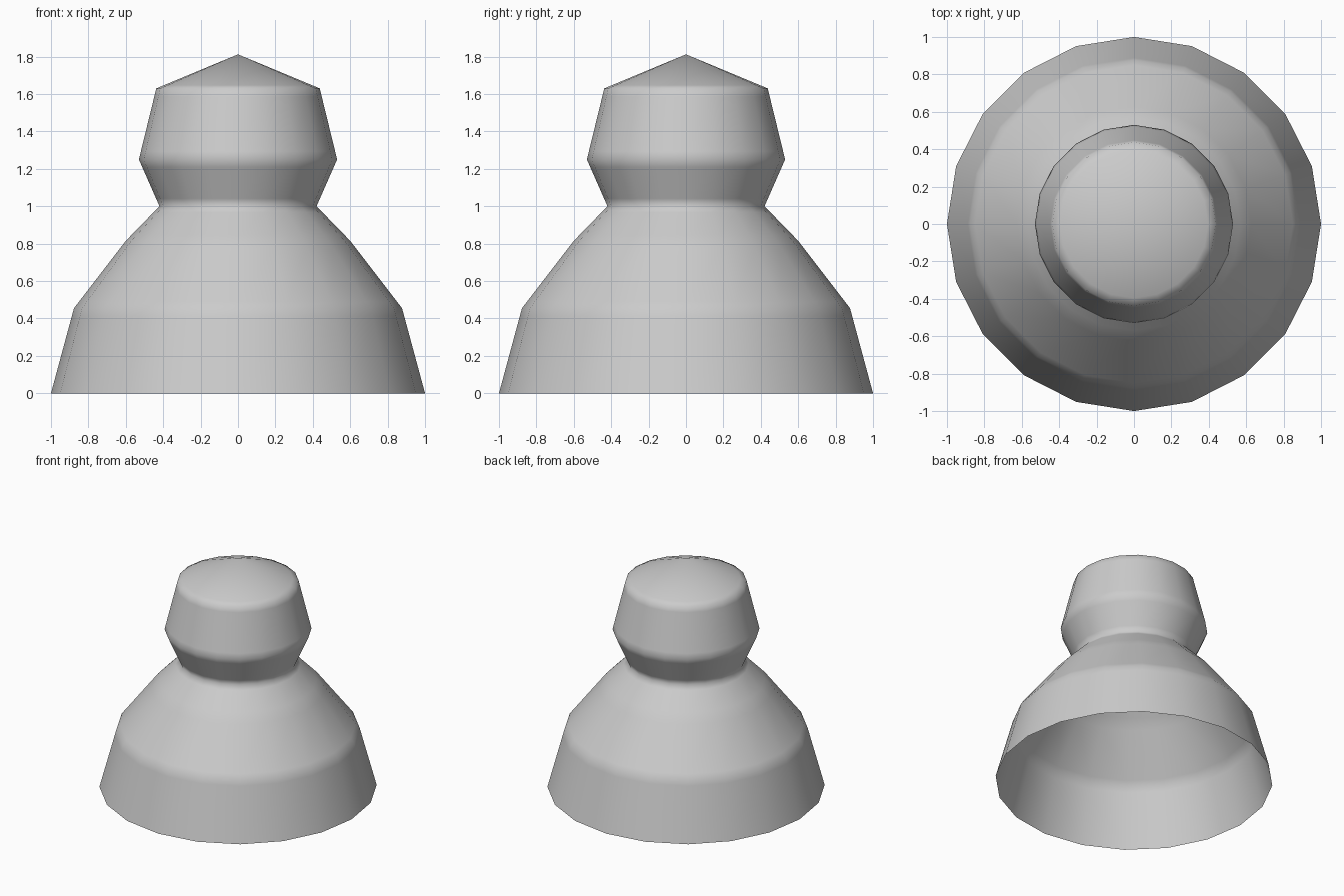
import bpy, bmesh
from math import cos, sin, tau
from mathutils import Vector

SIDES = 20

cube = bpy.data.objects.get("Cube")
if cube:
    bpy.data.objects.remove(cube)

grey = bpy.data.materials.new("plain grey")
grey.use_nodes = True
colour = (0.6, 0.6, 0.6, 1)
grey.diffuse_color = colour
grey.node_tree.nodes["Principled BSDF"].inputs["Base Color"].default_value = colour

# Outline as (radius, height): open foot, shoulders, neck, head, cap rim, peak
outline = [Vector(p) for p in [(1, 0), (0.877, 0.455), (0.6, 0.815), (0.42, 1),
                               (0.53, 1.25), (0.437, 1.63), (0, 1.812)]]


def with_support_loops(points, gap=0.045):
    """Add a ring close to each bend so smooth shading turns tightly there."""
    rings = [points[0]]
    for before, bend, after in zip(points, points[1:], points[2:]):
        rings += [bend + (before - bend).normalized() * gap, bend,
                  bend + (after - bend).normalized() * gap]
    return rings


def turned_shell(name, points, material):
    """Revolve the outline into a shell, open below and closed by a fan on top."""
    bm = bmesh.new()
    rings = [[bm.verts.new((r * cos(tau * i / SIDES), r * sin(tau * i / SIDES), z))
              for i in range(SIDES)] for r, z in with_support_loops(points)]
    peak = bm.verts.new((0, 0, points[-1].y))
    for i in range(SIDES):
        j = (i + 1) % SIDES
        for low, high in zip(rings, rings[1:]):
            bm.faces.new((low[i], low[j], high[j], high[i]))
        bm.faces.new((rings[-1][i], rings[-1][j], peak))
    for face in bm.faces:
        face.smooth = True
    mesh = bpy.data.meshes.new(name)
    bm.to_mesh(mesh)
    bm.free()
    mesh.materials.append(material)
    obj = bpy.data.objects.new(name, mesh)
    bpy.context.collection.objects.link(obj)
    return obj


# Body and head are one continuous shell
turned_shell("bell_body_with_head", outline, grey)
